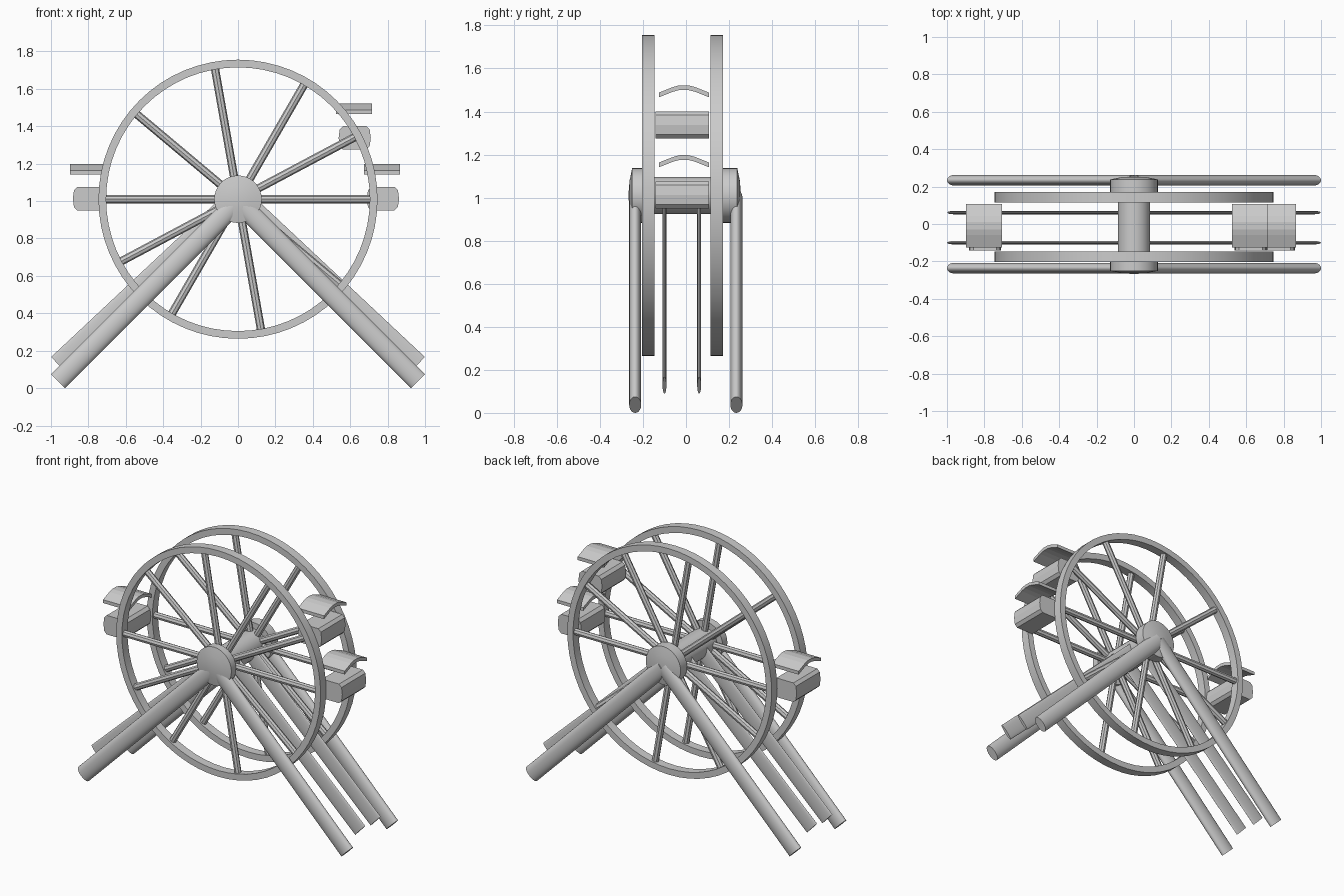
import bpy, bmesh, math
from mathutils import Matrix, Vector

if "Cube" in bpy.data.objects:
    bpy.data.objects.remove(bpy.data.objects["Cube"])

CZ = 1.01          # wheel centre height
RIM_Y = (-0.175, 0.143)


def make(name, bm, smooth=False):
    bmesh.ops.recalc_face_normals(bm, faces=bm.faces)
    me = bpy.data.meshes.new(name)
    bm.to_mesh(me)
    bm.free()
    ob = bpy.data.objects.new(name, me)
    bpy.context.collection.objects.link(ob)
    if smooth:
        bpy.ops.object.select_all(action='DESELECT')
        ob.select_set(True)
        bpy.context.view_layer.objects.active = ob
        bpy.ops.object.shade_smooth_by_angle(angle=math.radians(35))
    return ob


def bar(name, a, b, half_w, half_y, sides, smooth=True):
    """Elliptical bar in the xz plane: half_w in plane, half_y along y."""
    a, b = Vector(a), Vector(b)
    d = (b - a).normalized()
    y = Vector((0, 1, 0))
    rot = Matrix((y.cross(d), y, d)).transposed().to_4x4()
    m = Matrix.Translation((a + b) / 2) @ rot @ Matrix.Diagonal((half_w, half_y, (b - a).length, 1))
    bm = bmesh.new()
    bmesh.ops.create_cone(bm, cap_ends=True, segments=sides, radius1=1, radius2=1, depth=1, matrix=m)
    return make(name, bm, smooth)


def lathe(name, profile, y0, steps, closed=False):
    """Spin (radius, y) points about the wheel axle."""
    bm = bmesh.new()
    vs = [bm.verts.new((r, y0 + y, CZ)) for r, y in profile]
    pairs = list(zip(vs, vs[1:])) + ([(vs[-1], vs[0])] if closed else [])
    es = [bm.edges.new(p) for p in pairs]
    bmesh.ops.spin(bm, geom=vs + es, cent=(0, 0, CZ), axis=(0, 1, 0), angle=math.tau, steps=steps)
    bmesh.ops.remove_doubles(bm, verts=bm.verts, dist=1e-4)
    return make(name, bm, True)


def extrude(name, pts, vec):
    bm = bmesh.new()
    f = bm.faces.new([bm.verts.new(p) for p in pts])
    g = bmesh.ops.extrude_face_region(bm, geom=[f], use_keep_orig=True)
    bmesh.ops.translate(bm, vec=vec, verts=[v for v in g['geom'] if isinstance(v, bmesh.types.BMVert)])
    return make(name, bm)


# rims and spokes of both wheels
for y in RIM_Y:
    lathe("wheel_rim", [(0.705, -0.029), (0.746, -0.029), (0.746, 0.029), (0.705, 0.029)], y, 64, True)
    for deg in (0, 28, 60, 100, 140):
        d = Vector((math.cos(math.radians(deg)), 0, math.sin(math.radians(deg)))) * 0.715
        c = Vector((0, y, CZ))
        bar("spoke", c - d, c + d, 0.022, 0.02, 8, False)

# axle and domed hubs
lathe("axle", [(0, -0.2), (0.086, -0.2), (0.086, 0.2), (0, 0.2)], -0.01, 32)
for s, y in ((-1, -0.03), (1, 0.0)):
    k = 0.03 if s < 0 else 0
    lathe("hub", [(0, s * 0.17), (0.127, s * 0.17), (0.127, s * 0.238 + k * 0.6),
                  (0.07, s * 0.25 + k * 0.6), (0, s * 0.256 + k * 0.6)], y, 32)

# outer legs and thin inner legs
for sx in (-1, 1):
    for y in (-0.236, 0.234):
        bar("outer_leg", (0, y, 1.0), (sx * 0.9625, y, 0.0375), 0.053, 0.028, 24)
    for y in (-0.1, 0.061):
        bar("inner_leg", (0, y, 1.03), (sx * 0.9625, y, 0.128), 0.053, 0.009, 24)

# cabins with bent roofs
roof = [(-0.126, 0.15), (-0.06, 0.176), (-0.03, 0.184), (0.01, 0.184), (0.042, 0.176), (0.107, 0.15)]
section = [(0.062, -0.063), (0.08, -0.045), (0.086, 0), (0.08, 0.045), (0.062, 0.063)]
section += [(-x, -z) for x, z in section]
for x, z in ((-0.797, 1.013), (0.775, 1.013), (0.624, 1.338)):
    extrude("cabin", [(x + px, -0.142, z + pz) for px, pz in section], (0, 0.249, 0))
    outline = roof + [(py, pz - 0.022) for py, pz in reversed(roof)]
    rx = x - 0.004
    extrude("cabin_roof", [(rx - 0.096, py, z + pz) for py, pz in outline], (0.192, 0, 0))
